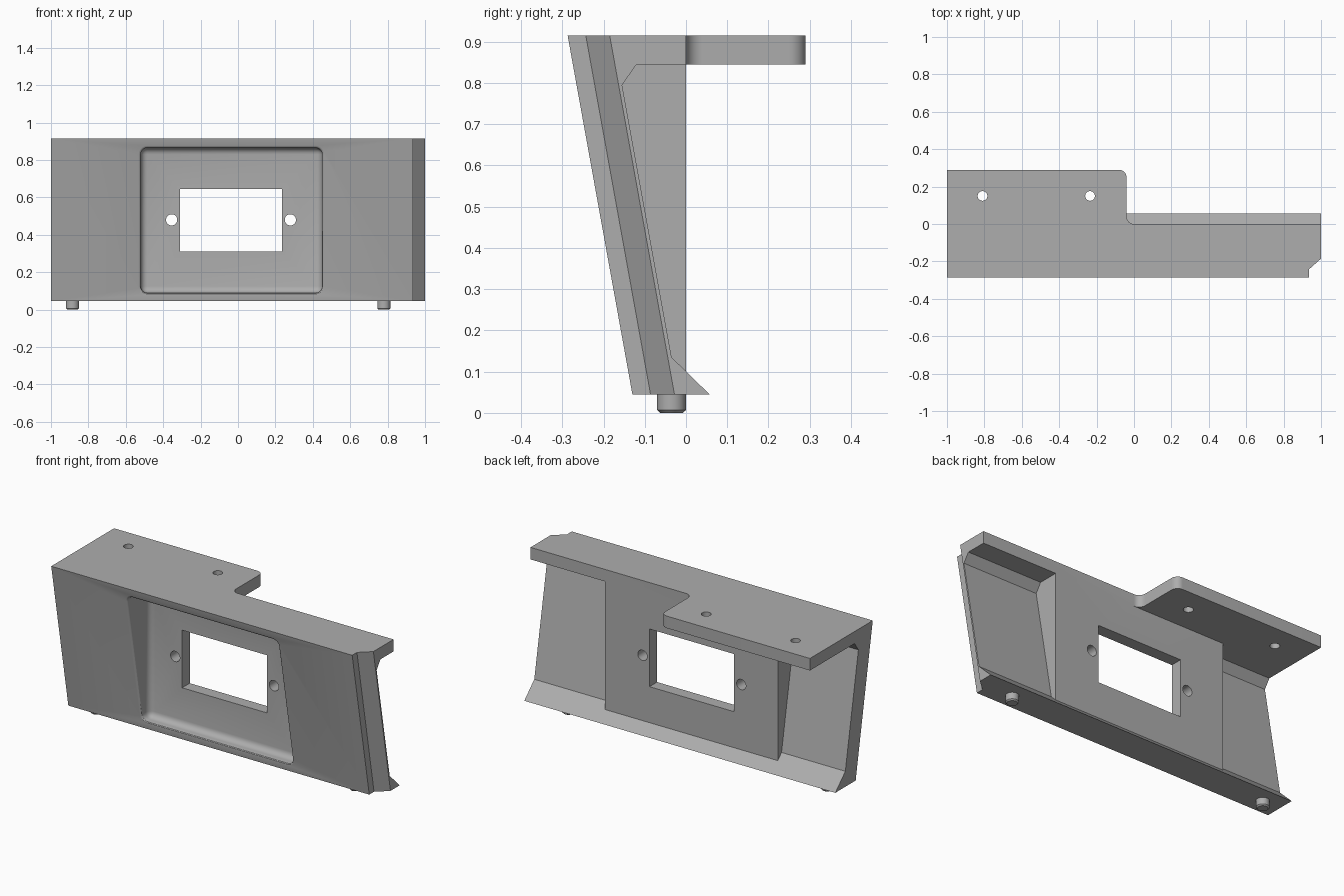
import bpy, bmesh, math
from mathutils import Vector

cube = bpy.data.objects.get("Cube")
if cube:
    bpy.data.objects.remove(cube, do_unlink=True)

grey = bpy.data.materials.new("mid grey")
grey.use_nodes = True
colour = (0.42, 0.42, 0.42, 1)
grey.diffuse_color = colour
grey.node_tree.nodes["Principled BSDF"].inputs["Base Color"].default_value = colour


def prism(name, points, axis, lo, hi):
    """Extrude a flat outline along an axis; the points give the other two axes in order."""
    bm = bmesh.new()

    def place(p, d):
        co = list(p)
        co.insert("xyz".index(axis), d)
        return bm.verts.new(co)
    face = bm.faces.new([place(p, lo) for p in points])
    shift = Vector((0, 0, 0))
    shift["xyz".index(axis)] = hi - lo
    out = bmesh.ops.extrude_face_region(bm, geom=[face])["geom"]
    bmesh.ops.translate(bm, vec=shift, verts=[v for v in out if isinstance(v, bmesh.types.BMVert)])
    bmesh.ops.recalc_face_normals(bm, faces=bm.faces)
    mesh = bpy.data.meshes.new(name)
    bm.to_mesh(mesh)
    bm.free()
    mesh.materials.append(grey)
    ob = bpy.data.objects.new(name, mesh)
    bpy.context.collection.objects.link(ob)
    return ob


def rect(a, b, c, d):
    return [(a, c), (b, c), (b, d), (a, d)]


def arc(cx, cy, r, start, end, n=8):
    return [(cx + r * math.cos(math.radians(start + (end - start) * i / n)),
             cy + r * math.sin(math.radians(start + (end - start) * i / n))) for i in range(n + 1)]


def circle(cx, cy, r):
    return arc(cx, cy, r, 0, 360, 32)[:-1]


def bake(ob):
    """Apply the modifiers."""
    dg = bpy.context.evaluated_depsgraph_get()
    mesh = bpy.data.meshes.new_from_object(ob.evaluated_get(dg))
    ob.modifiers.clear()
    ob.data = mesh


def combine(ob, other, operation):
    mod = ob.modifiers.new("combine", "BOOLEAN")
    mod.operation, mod.object, mod.solver = operation, other, "EXACT"
    bake(ob)
    bpy.data.objects.remove(other, do_unlink=True)


TOP, BASE = 0.915, 0.045
FRONT_TOP, FRONT_BASE = -0.287, -0.13
SLOPE = (FRONT_TOP - FRONT_BASE) / (TOP - BASE)


def front_y(z):
    return FRONT_BASE + SLOPE * (z - BASE)


# Leaning panel with a top flange and a sloped bottom lip
body = prism("bracket_body", [
    (FRONT_TOP, TOP), (0, TOP), (0, 0.845), (-0.12, 0.845), (-0.155, 0.795),
    (-0.035, 0.135), (0.057, BASE), (FRONT_BASE, BASE)], "x", -1, 1)

# Block behind the recess
combine(body, prism("block", [(-0.25, 0.88), (0, 0.88), (0, 0.06), (-0.11, 0.06)],
                    "x", -0.59, 0.52), "UNION")

# Mounting tab with a rounded outer corner and a filleted inner corner
tab = [(-1, -0.08), (0, -0.08)] + arc(0, 0.04, 0.04, 270, 180) + arc(-0.08, 0.25, 0.04, 0, 90) + [(-1, 0.29)]
combine(body, prism("tab", tab, "z", 0.845, TOP), "UNION")

# Stepped and chamfered end, following the lean of the panel
notch = prism("notch", [(0.935, -0.2), (0.935, 0.044), (1, 0.102), (1.1, 0.19), (1.1, -0.2)], "z", -0.1, 1.1)
for v in notch.data.vertices:
    v.co.y += front_y(v.co.z)
combine(body, notch, "DIFFERENCE")

# Rounded recess in the front
recess = prism("recess", rect(-0.52, 0.45, 0.09, 0.865), "y", -0.6, -0.07)
bevel = recess.modifiers.new("round", "BEVEL")
bevel.width, bevel.segments = 0.035, 5
bake(recess)
combine(body, recess, "DIFFERENCE")

# Soft rim around the recess
bm = bmesh.new()
bm.from_mesh(body.data)


def on_rim(e):
    flat = all(abs(v.co.y - front_y(v.co.z)) < 0.001 and -0.53 < v.co.x < 0.46
               and 0.08 < v.co.z < 0.88 for v in e.verts)
    return flat and len(e.link_faces) == 2 and e.calc_face_angle(0) > 0.2


bmesh.ops.bevel(bm, geom=[e for e in bm.edges if on_rim(e)], offset=0.012, segments=3,
                profile=0.5, affect="EDGES")
bm.to_mesh(body.data)
bm.free()

# Window, screw holes and tab holes
combine(body, prism("window", rect(-0.31, 0.235, 0.31, 0.645), "y", -0.5, 0.5), "DIFFERENCE")
for x in (-0.355, 0.28):
    combine(body, prism("screw_hole", circle(x, 0.48, 0.03), "y", -0.5, 0.5), "DIFFERENCE")
for x in (-0.81, -0.235):
    combine(body, prism("tab_hole", circle(x, 0.15, 0.026), "z", 0.7, 1.1), "DIFFERENCE")

# Locating pegs with a chamfered tip
pegs = []
for side, x in (("right", -0.885), ("left", 0.78)):
    peg = prism(side + "_peg", circle(x, -0.035, 0.035), "z", 0, 0.06)
    bm = bmesh.new()
    bm.from_mesh(peg.data)
    tip = [e for e in bm.edges if all(v.co.z < 0.001 for v in e.verts)]
    bmesh.ops.bevel(bm, geom=tip, offset=0.007, segments=1, affect="EDGES")
    bm.to_mesh(peg.data)
    bm.free()
    pegs.append(peg)

# Smooth the curves, keep the edges sharp
bpy.ops.object.select_all(action="DESELECT")
for ob in [body] + pegs:
    ob.select_set(True)
bpy.context.view_layer.objects.active = body
bpy.ops.object.shade_smooth_by_angle(angle=math.radians(30))
